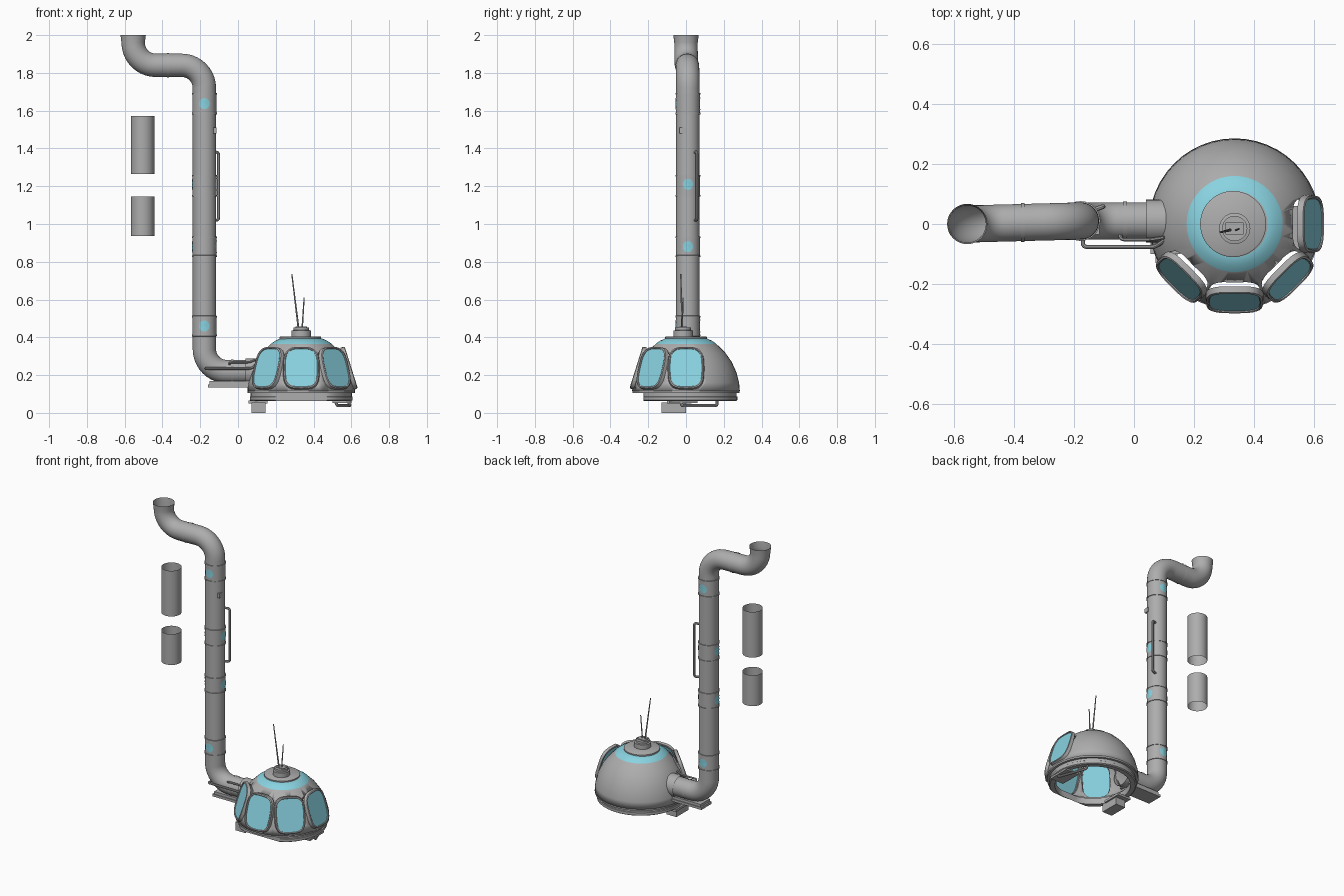
import bpy, bmesh
from math import pi, sin, cos, radians, copysign
from mathutils import Vector, Matrix

if "Cube" in bpy.data.objects:
    bpy.data.objects.remove(bpy.data.objects["Cube"])


def material(name, rgb):
    m = bpy.data.materials.new(name)
    m.use_nodes = True
    m.diffuse_color = (*rgb, 1)
    m.node_tree.nodes["Principled BSDF"].inputs["Base Color"].default_value = (*rgb, 1)
    return m


GREY = material("grey metal", (0.42, 0.42, 0.42))
BLUE = material("blue glass", (0.25, 0.65, 0.75))
DX, PX, PY, PR = 0.335, -0.178, 0.01, 0.062   # dome centre, pipe centre and radius


def finish(name, bm, mat=GREY, smooth=True, normals=True):
    if normals:
        bmesh.ops.recalc_face_normals(bm, faces=bm.faces)
    me = bpy.data.meshes.new(name)
    bm.to_mesh(me)
    bm.free()
    ob = bpy.data.objects.new(name, me)
    bpy.context.collection.objects.link(ob)
    me.materials.append(mat)
    if smooth:
        select(ob)
        bpy.ops.object.shade_smooth_by_angle(angle=radians(35))
    return ob


def select(ob):
    bpy.ops.object.select_all(action='DESELECT')
    ob.select_set(True)
    bpy.context.view_layer.objects.active = ob


def strips(bm, rings, loop=False):
    """Join successive closed rings of points with quads."""
    vs = [[bm.verts.new(p) for p in r] for r in rings]
    n = len(vs[0])
    for a, b in zip(vs, vs[1:] + (vs[:1] if loop else [])):
        for i in range(n):
            bm.faces.new((a[i], a[(i + 1) % n], b[(i + 1) % n], b[i]))
    return vs


def lathe(name, profile, x, y, loop=False, cap=False, seg=48, clamp=None, mat=GREY):
    bm = bmesh.new()
    rings = [[Vector((x + r * cos(2 * pi * i / seg),
                      max(y + r * sin(2 * pi * i / seg), clamp if clamp else -9), z))
              for i in range(seg)] for r, z in profile]
    vs = strips(bm, rings, loop)
    if cap:
        bm.faces.new(vs[-1])
    return finish(name, bm, mat)


def box(name, lo, hi):
    bm = bmesh.new()
    lo, hi = Vector(lo), Vector(hi)
    bmesh.ops.create_cube(bm, size=1, matrix=Matrix.Translation((lo + hi) / 2)
                          @ Matrix.Diagonal((*(hi - lo), 1)))
    return finish(name, bm, smooth=False)


def rounded(points, radius, steps):
    """Path with every inner corner replaced by an arc-like bend."""
    pts = [Vector(p) for p in points]
    out = [pts[0]]
    for a, b, c in zip(pts, pts[1:], pts[2:]):
        u, v = (a - b).normalized(), (c - b).normalized()
        for i in range(steps + 1):
            t = pi / 2 * i / steps
            out.append(b + radius * (u * (1 - sin(t)) + v * (1 - cos(t))))
    return out + [pts[-1]]


def tube(name, points, r, bend=0.012, steps=4, seg=8, ends=None, cap=True):
    path = rounded(points, bend, steps)
    bm, rings = bmesh.new(), []
    side = None
    for i, p in enumerate(path):
        d = (path[min(i + 1, len(path) - 1)] - path[max(i - 1, 0)]).normalized()
        side = (side - d * side.dot(d)).normalized() if side else d.orthogonal().normalized()
        up = d.cross(side)
        rr = ends if ends and i == len(path) - 1 else r
        rings.append([p + rr * (side * cos(2 * pi * k / seg) + up * sin(2 * pi * k / seg))
                      for k in range(seg)])
    vs = strips(bm, rings)
    if cap:
        bm.faces.new(vs[0])
        bm.faces.new(vs[-1])
    return finish(name, bm)


# Dome shell: glass band around the crown, open below
dome = lathe("dome", [(0.285, 0.115), (0.281, 0.16), (0.267, 0.215), (0.242, 0.27), (0.207, 0.32),
                      (0.16, 0.366), (0.137, 0.382), (0.11, 0.394)], DX, 0, cap=True)
dome.data.materials.append(BLUE)
for f in dome.data.polygons:
    f.material_index = int(0.366 < f.center.z < 0.393)
mod = dome.modifiers.new("thickness", 'SOLIDIFY')
mod.thickness, mod.offset = 0.012, -1


# Four flat windows with raised frames, tilted to follow the dome
def outline(angle, grow, depth, n=32):
    out = Vector((cos(angle), sin(angle), 0))
    across = Vector((-sin(angle), cos(angle), 0))
    slope = (Vector((0, 0, 0.21)) - out * 0.066).normalized()
    normal = across.cross(slope)
    centre = Vector((DX, 0, 0.238)) + out * 0.256
    sq = lambda v: copysign(abs(v) ** 0.6, v)
    return [centre + normal * depth + across * (0.084 + grow) * sq(cos(2 * pi * i / n))
            + slope * (0.105 + grow) * sq(sin(2 * pi * i / n)) for i in range(n)]


def prism(name, angle, grow, d0, d1, mat):
    bm = bmesh.new()
    vs = strips(bm, [outline(angle, grow, d0), outline(angle, grow, d1)])
    bm.faces.new(vs[0])
    bm.faces.new(vs[1])
    return finish(name, bm, mat)


for k, deg in enumerate((-135, -90, -45, 0)):
    a = radians(deg)
    cutter = prism(f"window_cutter_{k}", a, 0.003, -0.08, 0.08, GREY)
    cutter.hide_render = True
    cut = dome.modifiers.new("window cut", 'BOOLEAN')
    cut.object, cut.operation, cut.solver = cutter, 'DIFFERENCE', 'EXACT'
    select(dome)
    if k == 0:
        bpy.ops.object.modifier_apply(modifier="thickness")
    bpy.ops.object.modifier_apply(modifier=cut.name)
    bpy.data.objects.remove(cutter)
    prism(f"dome_window_{k}", a, 0.004, -0.004, 0.002, BLUE)
    bm = bmesh.new()
    strips(bm, [outline(a, g, d) for g, d in
                ((0, -0.014), (0, 0.006), (0.004, 0.009), (0.01, 0.006), (0.013, -0.014))], loop=True)
    finish(f"window_frame_{k}", bm)

# Crown, hub and aerials
lathe("crown_plate", [(0.11, 0.39), (0.11, 0.402), (0.105, 0.405)], DX - 0.005, 0, cap=True)
lathe("hub", [(0.052, 0.4), (0.052, 0.436), (0.042, 0.438), (0.042, 0.452)], DX, -0.015, cap=True)
box("hub_plate", (0.305, -0.035, 0.45), (0.365, 0.005, 0.457))
tube("long_aerial", [(0.32, -0.02, 0.45), (0.285, -0.028, 0.735)], 0.005, ends=0.003)
tube("short_aerial", [(0.34, -0.02, 0.45), (0.35, -0.016, 0.61)], 0.004, ends=0.003)

# Base rings, the lower one flattened at the front
lathe("upper_base_ring", [(0.284, 0.122), (0.284, 0.104), (0.25, 0.104), (0.25, 0.122)], DX, 0, loop=True)
lathe("lower_base_ring", [(0.268, 0.106), (0.268, 0.088), (0.272, 0.085), (0.272, 0.068), (0.265, 0.063),
                          (0.235, 0.063), (0.235, 0.106)], DX, 0, loop=True, clamp=-0.225)

# Foot, step and rail under the base
box("foot", (0.072, -0.13, 0), (0.145, 0, 0.056))
box("foot_mount", (0.055, -0.1, 0.05), (0.155, 0.03, 0.066))
box("rail_mount", (0.5, -0.09, 0.052), (0.6, 0.06, 0.064))
tube("under_rail", [(0.58, -0.025, 0.065), (0.595, -0.025, 0.038), (0.525, 0.165, 0.038),
                    (0.515, 0.165, 0.065)], 0.008)

# Main pipe: leaves the dome, rises, then steps sideways to an open mouth
tube("main_pipe", [(0.09, PY, 0.218), (PX, PY, 0.218), (PX, PY, 1.84), (-0.555, 0, 1.84), (-0.555, 0, 2)],
     PR, bend=0.12, steps=10, seg=32, ends=0.067, cap=False)


def sleeve(name, z0, z1, r, x=PX):
    return lathe(name, [(r, z0), (r, z1)], x, PY, seg=32)


# Wider window sections and joint rings along the riser
for i, (z0, z1) in enumerate(((0.41, 0.51), (0.83, 0.93), (1.15, 1.255), (1.585, 1.69))):
    sleeve(f"window_section_{i}", z0, z1, PR + 0.001)
    for j, z in enumerate((z0, z1)):
        lathe(f"joint_ring_{i}_{j}", [(PR - 0.001, z - 0.005), (PR + 0.004, z - 0.004),
                                      (PR + 0.004, z + 0.004), (PR - 0.001, z + 0.005)], PX, PY, seg=32)
    # Curved portholes on opposite sides of the section
    for j in range(2):
        a = (0 if i in (1, 2) else pi / 2) + j * pi
        zc = (0.46, 0.88, 1.21, 1.637)[i]
        for part, mat, radii, rad in (("porthole", BLUE, (0.0001, 0.015, 0.029), PR + 0.0025),
                                      ("porthole_rim", GREY, (0.028, 0.033), PR + 0.004)):
            bm = bmesh.new()
            strips(bm, [[Vector((PX + rad * cos(a + r * cos(t) / rad), PY + rad * sin(a + r * cos(t) / rad),
                                 zc + 1.05 * r * sin(t))) for t in (2 * pi * k / 24 for k in range(24))]
                        for r in radii])
            finish(f"{part}_{i}_{j}", bm, mat)

# Joint bands on the horizontal runs and the collar at the dome
for name, x, y, z, r, w in (("lower_band", -0.03, PY, 0.218, PR + 0.003, 0.006),
                            ("upper_band", -0.37, 0.005, 1.84, PR + 0.003, 0.006),
                            ("dome_collar", 0.075, PY, 0.218, PR + 0.009, 0.035)):
    tube(name, [(x - w, y, z), (x + w, y, z)], r, seg=32, cap=False)

# Two detached pipe lengths
sleeve("loose_pipe_short", 0.937, 1.145, PR, -0.505)
sleeve("loose_pipe_long", 1.265, 1.573, PR, -0.505)

# Handrails, cradle and junction box
tube("riser_handrail", [(-0.14, 0.045, 1.38), (-0.103, 0.058, 1.38), (-0.103, 0.058, 1.02),
                        (-0.14, 0.045, 1.02)], 0.008)
tube("side_handrail", [(-0.17, -0.04, 0.235), (-0.17, -0.076, 0.235), (0.07, -0.076, 0.235),
                       (0.115, -0.045, 0.275)], 0.007)
tube("top_handrail", [(-0.045, -0.03, 0.25), (-0.045, -0.052, 0.268), (0.06, -0.052, 0.268),
                      (0.1, -0.045, 0.285)], 0.006)
box("pipe_cradle", (-0.15, -0.04, 0.15), (0.08, 0.06, 0.168))
box("pipe_cradle_base", (-0.16, -0.045, 0.135), (0.06, 0.065, 0.151))
box("junction_box", (-0.13, -0.035, 1.48), (-0.115, 0, 1.51))
